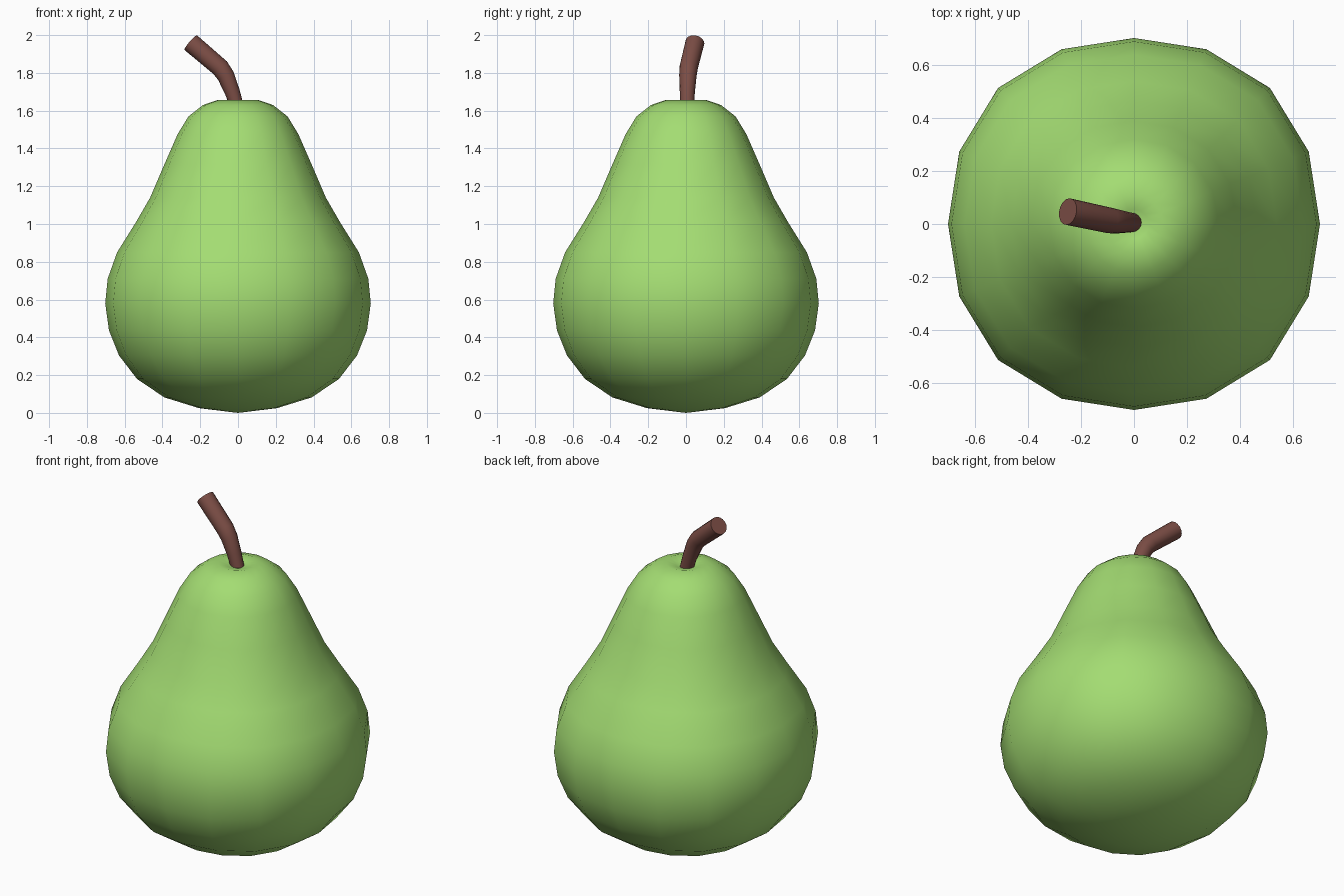
import bpy, bmesh, math
from mathutils import Vector

if "Cube" in bpy.data.objects:
    bpy.data.objects.remove(bpy.data.objects["Cube"])


def material(name, rgb):
    m = bpy.data.materials.new(name)
    m.diffuse_color = (*rgb, 1)
    m.use_nodes = True
    m.node_tree.nodes["Principled BSDF"].inputs["Base Color"].default_value = m.diffuse_color
    return m


def finish(name, bm, mat, angle):
    bmesh.ops.recalc_face_normals(bm, faces=bm.faces[:])
    me = bpy.data.meshes.new(name)
    bm.to_mesh(me)
    bm.free()
    me.materials.append(mat)
    ob = bpy.data.objects.new(name, me)
    bpy.context.collection.objects.link(ob)
    bpy.ops.object.select_all(action='DESELECT')
    ob.select_set(True)
    bpy.context.view_layer.objects.active = ob
    bpy.ops.object.shade_smooth_by_angle(angle=math.radians(angle))
    return ob


def bridge(bm, a, b):
    n = len(a)
    for i in range(n):
        bm.faces.new((a[i], a[(i + 1) % n], b[(i + 1) % n], b[i]))


def fan(bm, ring, tip):
    for i in range(len(ring)):
        bm.faces.new((ring[i], ring[(i + 1) % len(ring)], tip))


green = material("pear green", (0.37, 0.72, 0.17))
brown = material("stem brown", (0.20, 0.075, 0.06))

# Pear body: (radius, height) profile turned in 16 steps, slightly squarish at the belly
profile = [(0.206, 0.025), (0.39, 0.082), (0.535, 0.18), (0.63, 0.304), (0.683, 0.436),
           (0.703, 0.58), (0.69, 0.71), (0.64, 0.85), (0.54, 1.01), (0.465, 1.14),
           (0.39, 1.315), (0.32, 1.475), (0.262, 1.57), (0.185, 1.63), (0.11, 1.656),
           (0.055, 1.643)]
bm = bmesh.new()
rings = []
for r, z in profile:
    square = 0.034 * min(1, max(0, (r - 0.2) / 0.35))
    ring = []
    for i in range(16):
        a = math.tau * i / 16
        k = r * (1 + square * math.sin(2 * a) ** 2)
        ring.append(bm.verts.new((k * math.cos(a), k * math.sin(a), z)))
    rings.append(ring)
for a, b in zip(rings, rings[1:]):
    bridge(bm, a, b)
fan(bm, rings[0], bm.verts.new((0, 0, 0)))
fan(bm, rings[-1], bm.verts.new((0, 0, 1.625)))
finish("pear_body", bm, green, 60)

# Stem: bent tapering tube, thicker at the cut tip
path = [(0.01, 0.005, 1.57, 0.034), (-0.03, 0.007, 1.70, 0.04), (-0.065, 0.01, 1.785, 0.046),
        (-0.095, 0.014, 1.828, 0.049), (-0.25, 0.047, 1.96, 0.051)]
pts = [Vector(p[:3]) for p in path]
bm = bmesh.new()
rings = []
for i, p in enumerate(pts):
    d = Vector((0, 0, 0))
    if i > 0:
        d += (p - pts[i - 1]).normalized()
    if i < len(pts) - 1:
        d += (pts[i + 1] - p).normalized()
    d.normalize()
    u = Vector((0, 1, 0)).cross(d).normalized()
    v = d.cross(u)
    rings.append([bm.verts.new(p + path[i][3] * (u * math.cos(math.tau * k / 16) + v * math.sin(math.tau * k / 16)))
                  for k in range(16)])
for a, b in zip(rings, rings[1:]):
    bridge(bm, a, b)
bm.faces.new(rings[0])
bm.faces.new(rings[-1])
finish("stem", bm, brown, 50)
